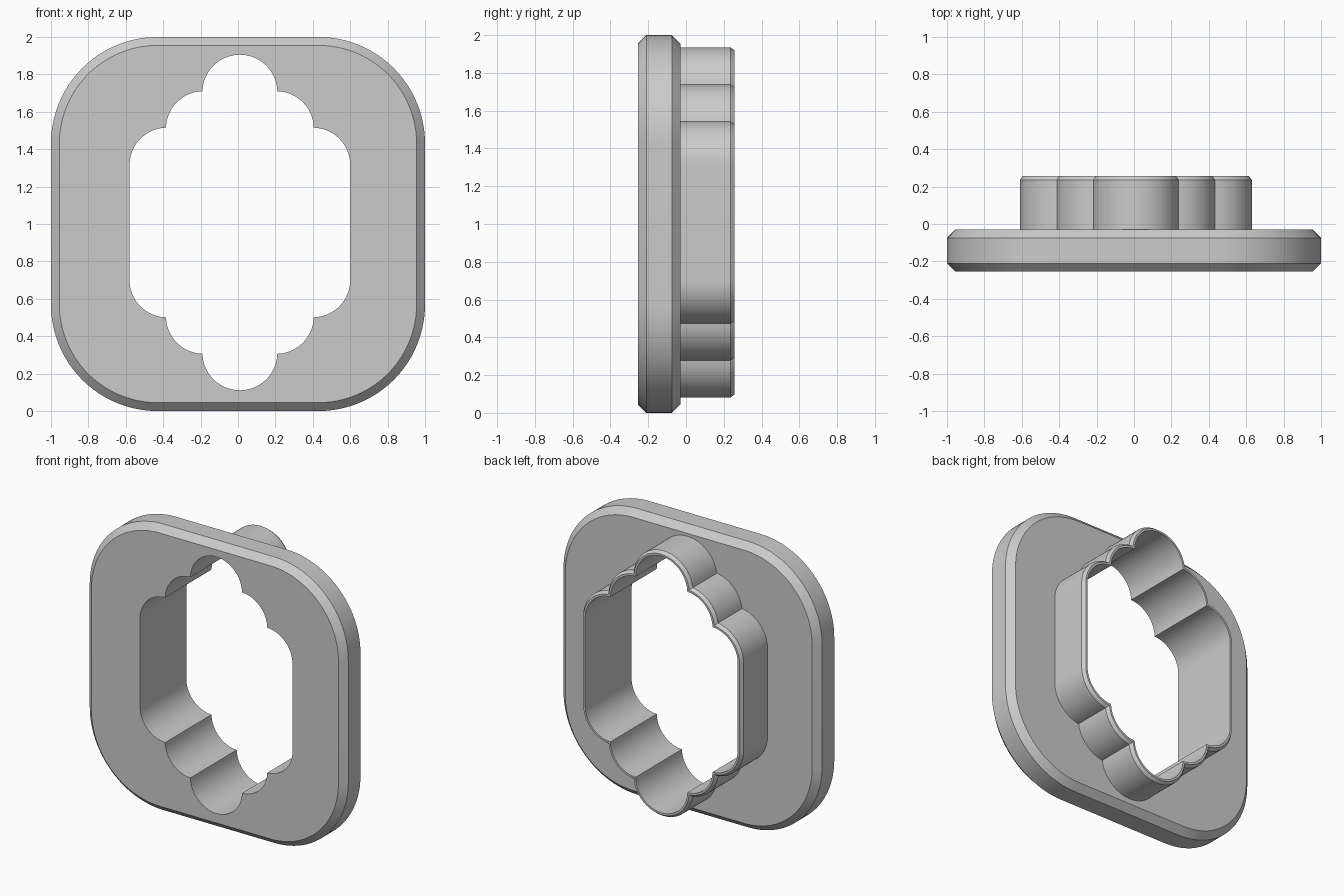
import bpy, bmesh
from math import sin, cos, pi, sqrt, hypot, acos

cube = bpy.data.objects.get("Cube")
if cube:
    bpy.data.objects.remove(cube, do_unlink=True)

CENTRE_Z = 1.0
HOLE_X, HOLE_Z = 0.01, 1.008
FRONT, PLATE_BACK, RIM = -0.255, -0.03, 0.257
STEP = 0.195          # diagonal spacing of the scallop lobes
TOP_LOBE = 0.697      # height of the top lobe centre


def arc(cx, cz, r, a0, a1, n):
    return [(cx + r * cos(a0 + (a1 - a0) * i / n),
             cz + r * sin(a0 + (a1 - a0) * i / n)) for i in range(n + 1)]


def mirror_quadrant(q):
    """Reflect a quarter outline into a closed loop."""
    half = q + [(-x, z) for x, z in reversed(q) if abs(x) > 1e-5]
    return half + [(-x, -z) for x, z in half]


def rounded_square(inset):
    straight = 0.43
    return mirror_quadrant(arc(straight, straight, 1 - straight - inset, 0, pi / 2, 24))


def scallop(r):
    """Outline of stepped overlapping circles, each trimmed at its neighbours."""
    spread = acos(STEP / sqrt(2) / r)
    lo, hi = pi / 4 - (pi / 2 - spread), pi / 4 + (pi / 2 - spread)
    # directions from a lobe centre to its crossings with the next lobes
    to_upper = 3 * pi / 4 - spread
    to_lower = -pi / 4 + spread
    q = []
    for k, a0, a1 in ((2, 0, to_upper), (1, to_lower, to_upper), (0, to_lower, pi / 2)):
        pts = arc(STEP * k, TOP_LOBE - STEP * k, r, a0, a1, 16)
        q += pts if not q else pts[1:]
    return mirror_quadrant(q)


bm = bmesh.new()


def add_ring(outline, y, cx, cz):
    return [bm.verts.new((cx + x, y, cz + z)) for x, z in outline]


def loft(rings):
    for a, b in zip(rings, rings[1:]):
        n = len(a)
        for i in range(n):
            j = (i + 1) % n
            bm.faces.new((a[i], a[j], b[j], b[i]))


def fill_between(a, b):
    """Flat face between two loops lying in one plane."""
    edges = []
    for ring in (a, b):
        for i, v in enumerate(ring):
            w = ring[(i + 1) % len(ring)]
            edges.append(bm.edges.get((v, w)) or bm.edges.new((v, w)))
    bmesh.ops.triangle_fill(bm, use_beauty=True, use_dissolve=False, edges=edges)


# Plate rim with chamfers on both sides
plate = [add_ring(rounded_square(inset), y, 0, CENTRE_Z) for inset, y in (
    (0.045, FRONT), (0, FRONT + 0.045), (0, PLATE_BACK - 0.045), (0.045, PLATE_BACK))]
loft(plate)

# Collar: outer wall, chamfered lip, then the bore running out to the front
collar = [add_ring(scallop(r), y, HOLE_X, HOLE_Z) for r, y in (
    (0.23, PLATE_BACK), (0.23, RIM - 0.022), (0.214, RIM), (0.2, RIM), (0.2, FRONT))]
loft(collar)

# Flat back and front of the plate
fill_between(plate[-1], collar[0])
fill_between(collar[-1], plate[0])
bmesh.ops.recalc_face_normals(bm, faces=bm.faces[:])

mesh = bpy.data.meshes.new("scalloped_frame")
bm.to_mesh(mesh)
bm.free()
frame = bpy.data.objects.new("scalloped_frame", mesh)
bpy.context.collection.objects.link(frame)

# Single grey material
grey = bpy.data.materials.new("light_grey")
grey.use_nodes = True
colour = (0.6, 0.6, 0.6, 1)
grey.diffuse_color = colour
grey.node_tree.nodes["Principled BSDF"].inputs["Base Color"].default_value = colour
mesh.materials.append(grey)

bpy.ops.object.select_all(action='DESELECT')
frame.select_set(True)
bpy.context.view_layer.objects.active = frame
bpy.ops.object.shade_smooth_by_angle(angle=pi / 6)
